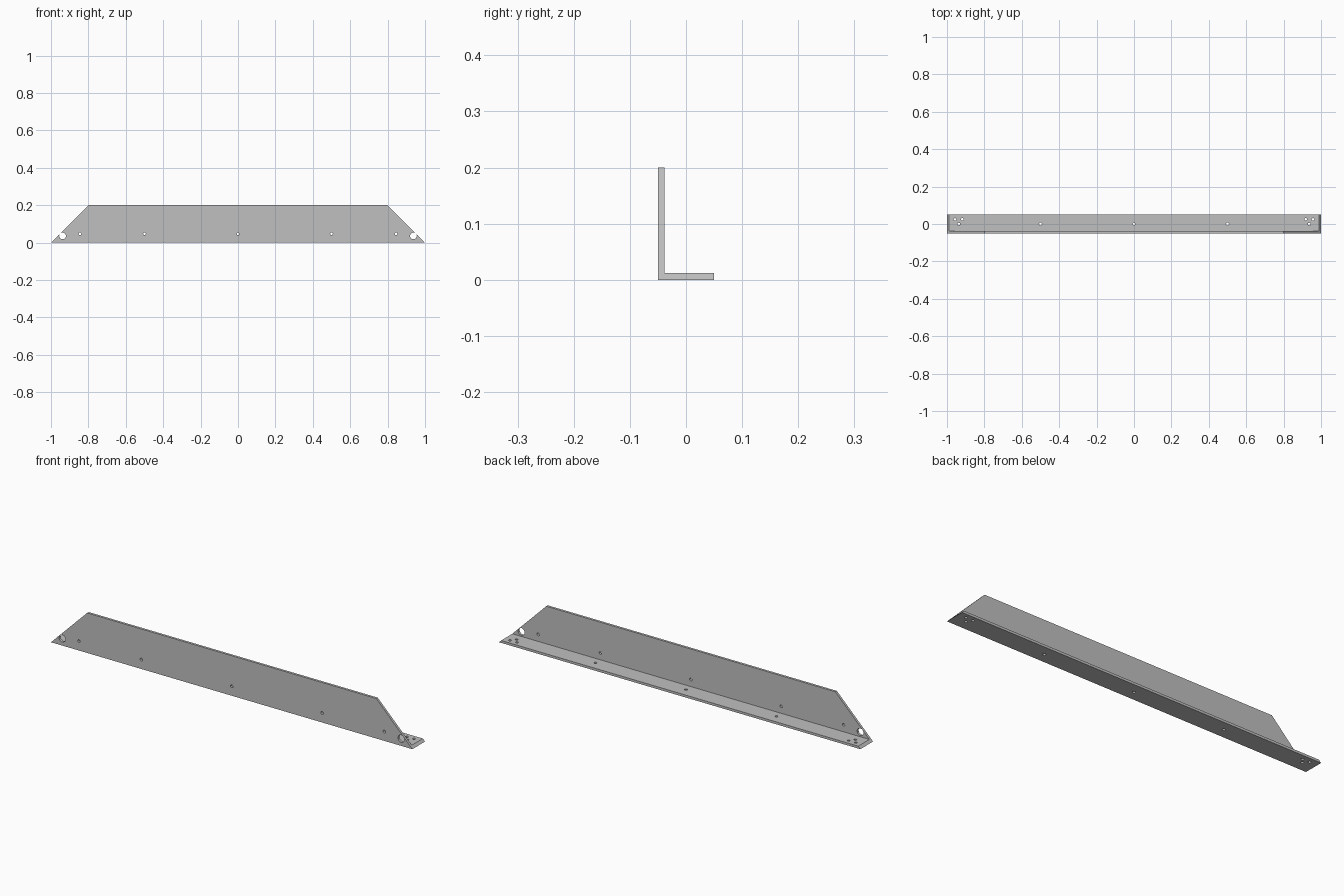
import bpy, bmesh
from mathutils import Matrix, Vector
from math import radians

cube = bpy.data.objects.get("Cube")
if cube:
    bpy.data.objects.remove(cube, do_unlink=True)

WALL = 0.012        # sheet thickness
HALF_DEPTH = 0.05
HEIGHT = 0.2

steel = bpy.data.materials.new("grey_steel")
steel.use_nodes = True
colour = (0.527, 0.527, 0.527, 1)
steel.diffuse_color = colour
steel.node_tree.nodes["Principled BSDF"].inputs["Base Color"].default_value = colour


def make_object(name, bm):
    bmesh.ops.recalc_face_normals(bm, faces=bm.faces)
    mesh = bpy.data.meshes.new(name)
    bm.to_mesh(mesh)
    bm.free()
    mesh.materials.append(steel)
    obj = bpy.data.objects.new(name, mesh)
    bpy.context.collection.objects.link(obj)
    return obj


# Angle beam: L section swept along x
front, back = -HALF_DEPTH, HALF_DEPTH
profile = [(front, 0), (back, 0), (back, WALL), (front + WALL, WALL),
           (front + WALL, HEIGHT), (front, HEIGHT)]
bm = bmesh.new()
section = bm.faces.new([bm.verts.new((-1.1, y, z)) for y, z in profile])
swept = bmesh.ops.extrude_face_region(bm, geom=[section])["geom"]
bmesh.ops.translate(bm, vec=(2.2, 0, 0),
                    verts=[v for v in swept if isinstance(v, bmesh.types.BMVert)])

# Mitre both ends at 45 degrees
for side in (-1, 1):
    cut = bmesh.ops.bisect_plane(bm, geom=bm.verts[:] + bm.edges[:] + bm.faces[:],
                                 plane_co=Vector((side, 0, 0)),
                                 plane_no=Vector((side, 0, 1)), clear_outer=True)
    rim = [e for e in cut["geom_cut"] if isinstance(e, bmesh.types.BMEdge)]
    bmesh.ops.contextual_create(bm, geom=rim)
beam = make_object("angle_beam", bm)

# Hole cutters
holes = bmesh.new()


def drill(centre, radius, through_web):
    turn = Matrix.Rotation(radians(90), 4, "X") if through_web else Matrix()
    bmesh.ops.create_cone(holes, cap_ends=True, segments=24, radius1=radius,
                          radius2=radius, depth=0.03,
                          matrix=Matrix.Translation(centre) @ turn)


web_y = front + WALL / 2
for x in (-0.845, -0.5, 0, 0.5, 0.845):
    drill((x, web_y, 0.047), 0.007, True)
for x in (-0.5, 0, 0.5):
    drill((x, 0, WALL / 2), 0.007, False)
for side in (-1, 1):
    drill((side * 0.938, web_y, 0.036), 0.018, True)
    for x, y in ((0.937, 0), (0.918, 0.025), (0.957, 0.025)):
        drill((side * x, y, WALL / 2), 0.007, False)
cutter = make_object("hole_cutter", holes)
cutter.hide_render = True
cutter.hide_set(True)

drilling = beam.modifiers.new("drilled_holes", "BOOLEAN")
drilling.operation = "DIFFERENCE"
drilling.solver = "EXACT"
drilling.object = cutter

# Crisp sheet edges, smooth hole walls
bpy.context.view_layer.objects.active = beam
beam.select_set(True)
bpy.ops.object.modifier_apply(modifier=drilling.name)
bpy.data.objects.remove(cutter, do_unlink=True)
bpy.ops.object.shade_smooth_by_angle(angle=radians(30))
